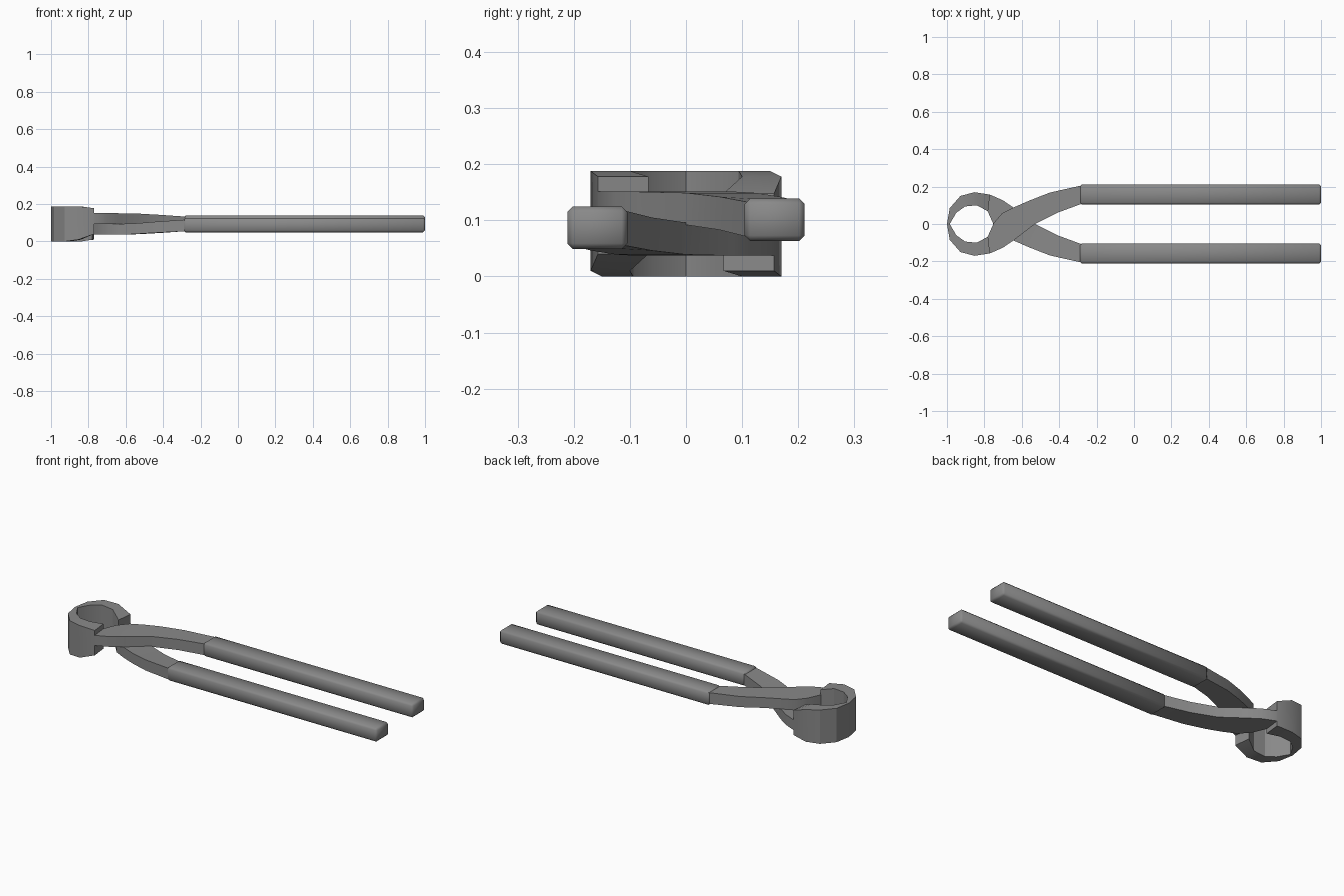
import bpy, bmesh, math
from mathutils import Matrix, Vector

if "Cube" in bpy.data.objects:
    bpy.data.objects.remove(bpy.data.objects["Cube"], do_unlink=True)

GREY = (0.25, 0.25, 0.25, 1)
steel = bpy.data.materials.new("grey_steel")
steel.use_nodes = True
steel.diffuse_color = GREY
steel.node_tree.nodes["Principled BSDF"].inputs["Base Color"].default_value = GREY

MID = 0.094
# half turn about the long axis gives the second half of the tool
TURN = Matrix.Translation((0, 0, MID)) @ Matrix.Rotation(math.pi, 4, "X") @ Matrix.Translation((0, 0, -MID))


def finish(bm, name, turned, angle):
    if turned:
        bmesh.ops.transform(bm, matrix=TURN, verts=bm.verts)
    bmesh.ops.recalc_face_normals(bm, faces=bm.faces)
    mesh = bpy.data.meshes.new(name)
    bm.to_mesh(mesh)
    bm.free()
    mesh.materials.append(steel)
    obj = bpy.data.objects.new(name, mesh)
    bpy.context.collection.objects.link(obj)
    bpy.ops.object.select_all(action="DESELECT")
    obj.select_set(True)
    bpy.context.view_layer.objects.active = obj
    bpy.ops.object.shade_smooth_by_angle(angle=math.radians(angle))


def loft(name, stations, turned):
    """Sweep a four-sided section; each station is outer xy, inner xy, low z, high z."""
    bm = bmesh.new()
    rings = []
    for (ox, oy), (ix, iy), low, high in stations:
        rings.append([bm.verts.new(p) for p in
                      ((ox, oy, low), (ix, iy, low), (ix, iy, high), (ox, oy, high))])
    for a, b in zip(rings, rings[1:]):
        for i in range(4):
            j = (i + 1) % 4
            bm.faces.new((a[i], a[j], b[j], b[i]))
    bm.faces.new(rings[0])
    bm.faces.new(rings[-1])
    finish(bm, name, turned, 30)


def handle(name, turned):
    bm = bmesh.new()
    bmesh.ops.create_cube(bm, size=1)
    bmesh.ops.scale(bm, vec=(1.29, 0.107, 0.076), verts=bm.verts)
    bmesh.ops.translate(bm, vec=Vector((0.355, 0.158, 0.101)), verts=bm.verts)
    bmesh.ops.bevel(bm, geom=bm.edges[:], offset=0.01, segments=1, affect="EDGES")
    finish(bm, name, turned, 50)


# curved arm: right edge, left edge, underside, top
ARM = [
    ((-0.28, 0.108), (-0.28, 0.206), 0.071, 0.133),
    ((-0.41, 0.060), (-0.45, 0.168), 0.083, 0.142),
    ((-0.53, 0.000), (-0.56, 0.125), 0.092, 0.149),
    ((-0.64, -0.085), (-0.64, 0.090), 0.094, 0.151),
    ((-0.70, -0.126), (-0.705, 0.058), 0.094, 0.151),
    ((-0.77, -0.157), (-0.75, 0.005), 0.094, 0.151),
    ((-0.772, -0.157), (-0.782, -0.067), 0.094, 0.151),
]
# tall half-ring jaw narrowing to the cutting tip
JAW = [
    ((-0.77, -0.157), (-0.78, -0.067), 0.040, 0.178),
    ((-0.853, -0.17), (-0.84, -0.10), 0.010, 0.188),
    ((-0.928, -0.15), (-0.903, -0.094), 0.0, 0.188),
    ((-0.985, -0.085), (-0.95, -0.06), 0.0, 0.188),
    ((-1.0, 0.0), (-0.985, 0.0), 0.0, 0.188),
]

for side, turned in (("left", False), ("right", True)):
    handle(side + "_handle_grip", turned)
    loft(side + "_arm", ARM, turned)
    loft(("right" if side == "left" else "left") + "_jaw", JAW, turned)
